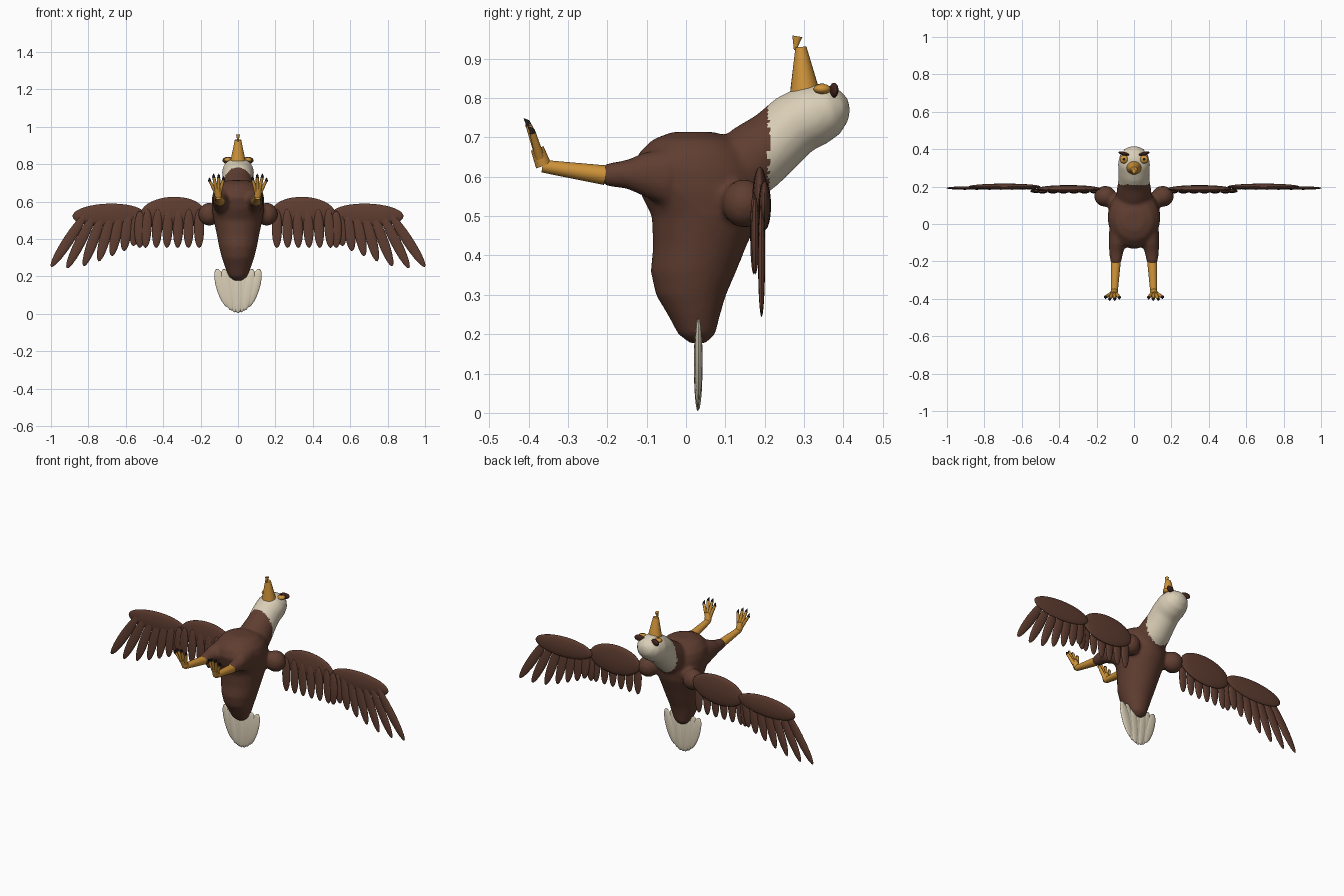
import bpy, bmesh, math
from mathutils import Vector, Matrix

if "Cube" in bpy.data.objects:
    bpy.data.objects.remove(bpy.data.objects["Cube"])


def material(name, rgb):
    m = bpy.data.materials.new(name)
    m.diffuse_color = (*rgb, 1)
    m.use_nodes = True
    m.node_tree.nodes["Principled BSDF"].inputs["Base Color"].default_value = m.diffuse_color
    return m


BROWN = material("plumage_brown", (0.115, 0.047, 0.030))
DARK = material("brow_dark_brown", (0.060, 0.020, 0.014))
WHITE = material("cream_white", (0.70, 0.62, 0.47))
GOLD = material("beak_gold", (0.62, 0.29, 0.04))
BLACK = material("claw_black", (0.012, 0.010, 0.010))


def finish(bm, name, mat):
    bmesh.ops.recalc_face_normals(bm, faces=bm.faces[:])
    me = bpy.data.meshes.new(name)
    bm.to_mesh(me)
    bm.free()
    me.materials.append(mat)
    ob = bpy.data.objects.new(name, me)
    bpy.context.collection.objects.link(ob)
    bpy.context.view_layer.objects.active = ob
    for o in bpy.context.selected_objects:
        o.select_set(False)
    ob.select_set(True)
    bpy.ops.object.shade_smooth_by_angle(angle=math.radians(45))
    return ob


def loft(bm, path, axis=None, n=24, side=1):
    """Skin elliptical rings (x, y, z, half width, half depth) along a path."""
    rings = []
    for i, (x, y, z, rx, rn) in enumerate(path):
        a, b = path[max(i - 1, 0)], path[min(i + 1, len(path) - 1)]
        t = Vector(axis) if axis else Vector((0, b[1] - a[1], b[2] - a[2])).normalized()
        d = t.cross(Vector((1, 0, 0)))
        ring = []
        for k in range(n):
            an = math.tau * k / n
            p = Vector((x + rx * math.cos(an), y, z)) + d * rn * math.sin(an)
            ring.append(bm.verts.new((p.x * side, p.y, p.z)))
        rings.append(ring)
    for r0, r1 in zip(rings, rings[1:]):
        for k in range(n):
            bm.faces.new((r0[k], r0[(k + 1) % n], r1[(k + 1) % n], r1[k]))
    bm.faces.new(rings[0])
    bm.faces.new(rings[-1])


def ball(bm, loc, size, rot=None, seg=20):
    m = Matrix.Translation(loc) @ (rot or Matrix()) @ Matrix.Diagonal((*size, 1))
    bmesh.ops.create_uvsphere(bm, u_segments=seg, v_segments=seg // 2 + 2, radius=1, matrix=m)


def feather(bm, x0, z0, x1, z1, y, width, thick):
    """Flattened ellipsoid running from root to tip in the xz plane."""
    d = Vector((x1 - x0, 0, z1 - z0))
    rot = Matrix.Rotation(math.atan2(d.x, d.z), 4, 'Y')
    ball(bm, ((x0 + x1) / 2, y, (z0 + z1) / 2), (width, thick, d.length / 2), rot, 16)


# Body: torso, neck and head, thighs and shoulders fused into one skin
bm = bmesh.new()
torso = [(.176, .01, .05, .02), (.2, -.02, .075, .05), (.25, -.047, .087, .07),
         (.3, -.077, .102, .087), (.36, -.09, .128, .102), (.42, -.084, .152, .113),
         (.5, -.087, .187, .13), (.56, -.117, .2, .14), (.62, -.133, .195, .14),
         (.66, -.12, .175, .13), (.695, -.085, .135, .1), (.714, -.035, .07, .05)]
loft(bm, [(0, (a + b) / 2, z, w, (b - a) / 2) for z, a, b, w in torso], axis=(0, 0, 1), n=32)
loft(bm, [(0, .08, .575, .1, .09), (0, .18, .653, .092, .091), (0, .23, .692, .084, .083),
          (0, .275, .733, .083, .081), (0, .325, .758, .086, .081), (0, .37, .773, .075, .068),
          (0, .4, .783, .05, .042), (0, .414, .787, .015, .015)], n=32)
for s in (1, -1):
    loft(bm, [(.085, -.04, .6, .05, .075), (.09, -.11, .607, .045, .055), (.095, -.15, .606, .038, .037),
              (.097, -.2, .605, .03, .03), (.097, -.217, .605, .02, .02)], side=s)
    ball(bm, (s * .153, .148, .532), (.06, .057, .062))
body = finish(bm, "body", BROWN)
mod = body.modifiers.new("fuse", 'REMESH')
mod.mode, mod.voxel_size = 'VOXEL', .01
mod = body.modifiers.new("soften", 'SMOOTH')
mod.factor, mod.iterations = .5, 6
fused = bpy.data.meshes.new_from_object(body.evaluated_get(bpy.context.evaluated_depsgraph_get()))
body.modifiers.clear()
body.data = fused
fused.materials.clear()
for m in (BROWN, WHITE):
    fused.materials.append(m)
# Head plumage turns white past the collar
for p in fused.polygons:
    p.use_smooth = True
    p.material_index = 1 if p.center.y > .21 else 0

# Beak with hooked tip
bm = bmesh.new()
loft(bm, [(0, .302, .815, .041, .038), (0, .292, .93, .017, .014)])
loft(bm, [(0, .277, .922, .003, .003), (0, .283, .957, .01, .013)])
finish(bm, "beak", GOLD)

# Tail fan
bm = bmesh.new()
for i in range(-3, 4):
    k = i / 3
    feather(bm, .115 * k, .24, .05 * k, .004 + .03 * k * k, .03 + .002 * (i % 2), .032, .01)
finish(bm, "tail_feathers", WHITE)

# Tips of the outer wing feathers, from tip to wrist
OUTER = [(1.0, .25), (.915, .243), (.825, .254), (.745, .28), (.675, .308), (.61, .335), (.56, .362)]

for s, label in ((1, "right"), (-1, "left")):
    # Wing: two covert pads with hanging feathers
    bm = bmesh.new()
    ball(bm, (s * .35, .188, .535), (.172, .02, .09), Matrix.Rotation(s * .04, 4, 'Y'), 32)
    ball(bm, (s * .692, .2, .527), (.193, .016, .062), Matrix.Rotation(s * .03, 4, 'Y'), 32)
    finish(bm, label + "_wing_pads", BROWN)
    bm = bmesh.new()
    for i in range(6):
        x = .208 + .055 * i
        feather(bm, s * x, .56, s * (x + .012 * i / 5), .352, .172, .027, .009)
    feather(bm, s * .525, .55, s * .525, .352, .176, .03, .01)
    for i, (x, z) in enumerate(OUTER):
        feather(bm, s * (.81 - .045 * i), .54, s * x, z, .192, .028, .009)
    finish(bm, label + "_wing_feathers", BROWN)

    # Eye, pupil and slanted brow
    bm = bmesh.new()
    ball(bm, (s * .054, .346, .823), (.022, .022, .013))
    finish(bm, label + "_eye", GOLD)
    bm = bmesh.new()
    ball(bm, (s * .054, .346, .832), (.009, .009, .0055))
    finish(bm, label + "_pupil", BLACK)
    bm = bmesh.new()
    ball(bm, (s * .054, .376, .82), (.03, .009, .019), Matrix.Rotation(s * .25, 4, 'Z'))
    finish(bm, label + "_brow", DARK)

    # Shank and foot
    bm = bmesh.new()
    loft(bm, [(.097, -.205, .604, .026, .025), (.105, -.365, .627, .018, .016)], side=s)
    loft(bm, [(.105, -.362, .628, .019, .02), (.111, -.378, .672, .02, .017)], side=s)
    toes = [(.078, -.392, .718), (.103, -.4, .732), (.13, -.4, .732), (.152, -.39, .712)]
    for i, (x, y, z) in enumerate(toes):
        loft(bm, [(.099 + .006 * i, -.37, .645, .011, .012), (x, y, z, .008, .008)], n=12, side=s)
    finish(bm, label + "_leg", GOLD)
    # Claws
    bm = bmesh.new()
    for x, y, z in toes:
        loft(bm, [(x, y, z - .003, .0085, .0085), (x, y - .003, z + .008, .006, .006),
                  (x, y - .012, z + .016, .001, .001)], n=12, side=s)
    finish(bm, label + "_claws", BLACK)
